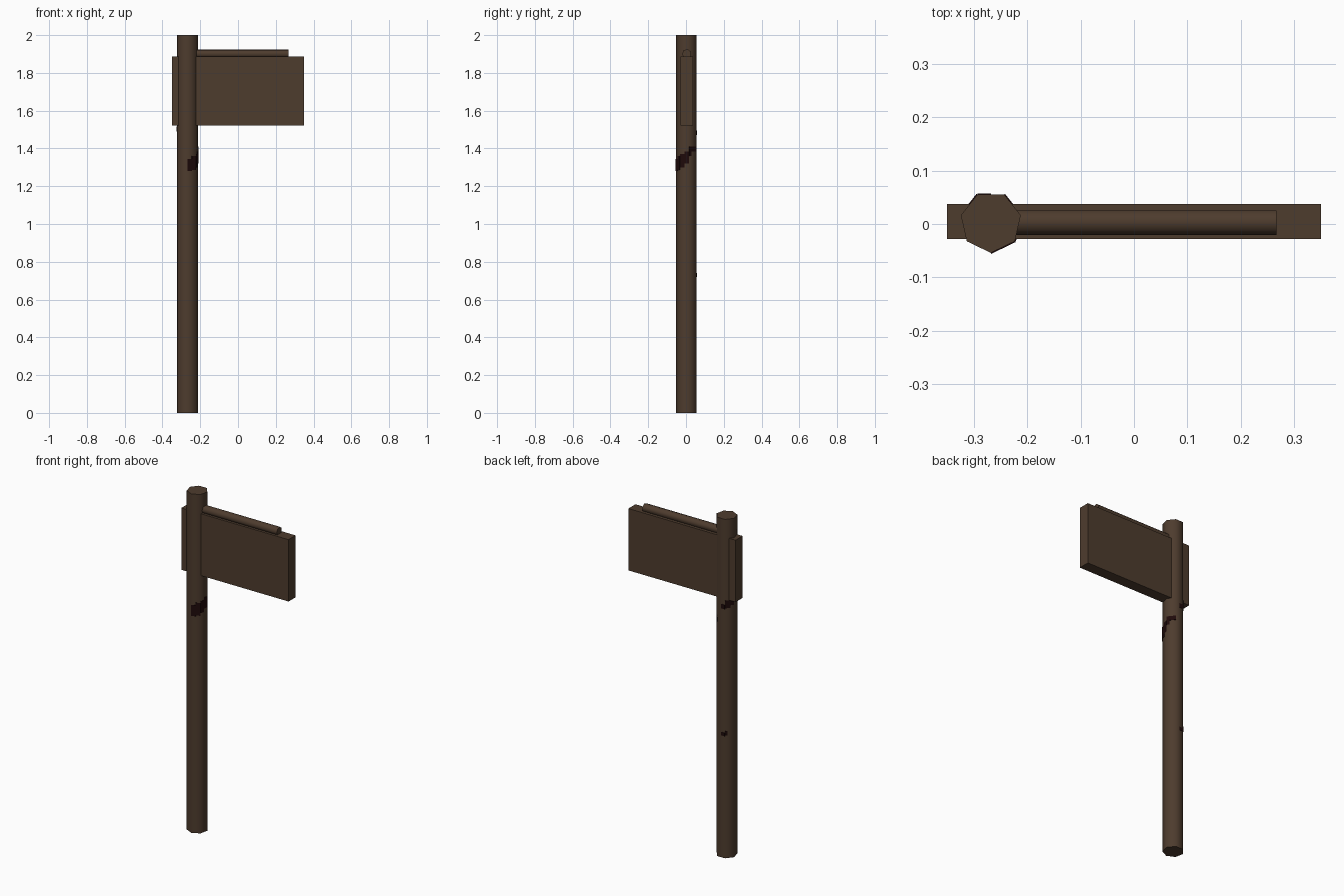
import bpy, bmesh
from math import radians, pi, sin, cos
from mathutils import Vector, Matrix

cube = bpy.data.objects.get("Cube")
if cube:
    bpy.data.objects.remove(cube, do_unlink=True)


def make_material(name, rgb):
    mat = bpy.data.materials.new(name)
    mat.use_nodes = True
    mat.diffuse_color = (*rgb, 1)
    bsdf = mat.node_tree.nodes["Principled BSDF"]
    bsdf.inputs["Base Color"].default_value = (*rgb, 1)
    bsdf.inputs["Roughness"].default_value = 0.9
    return mat


WOOD = make_material("dark_brown_wood", (0.076, 0.045, 0.027))
STAIN = make_material("dried_red_black", (0.013, 0.003, 0.003))

SIDES = 7
POST_X, MID_Y, POST_R = -0.268, 0.0035, 0.0575


def finish(name, bm, mat, smooth=False):
    bmesh.ops.recalc_face_normals(bm, faces=bm.faces)
    mesh = bpy.data.meshes.new(name)
    bm.to_mesh(mesh)
    bm.free()
    mesh.materials.append(mat)
    obj = bpy.data.objects.new(name, mesh)
    bpy.context.collection.objects.link(obj)
    if smooth:
        bpy.ops.object.select_all(action="DESELECT")
        obj.select_set(True)
        bpy.context.view_layer.objects.active = obj
        bpy.ops.object.shade_smooth_by_angle(angle=radians(60))
    return obj


def corner(k, radius):
    """Corner of the seven-sided section, counted from the front."""
    a = -pi / 2 + k * 2 * pi / SIDES
    return Vector((cos(a) * radius, sin(a) * radius, 0))


def extrude(bm, points, direction):
    face = bm.faces.new([bm.verts.new(p) for p in points])
    new = bmesh.ops.extrude_face_region(bm, geom=[face], use_keep_orig=True)["geom"]
    bmesh.ops.translate(bm, vec=direction, verts=[g for g in new if isinstance(g, bmesh.types.BMVert)])


def pole(name, radius, length, matrix):
    bm = bmesh.new()
    extrude(bm, [corner(k, radius) for k in range(SIDES)], Vector((0, 0, length)))
    bm.transform(matrix)
    return finish(name, bm, WOOD, smooth=True)


# Upright post and the rail lying on top of the board
pole("post", POST_R, 2.0, Matrix.Translation((POST_X, MID_Y, 0)))
pole("top_rail", 0.0245, 0.534,
     Matrix.Translation((-0.267, MID_Y, 1.901)) @ Matrix.Rotation(pi / 2, 4, "Y"))

# Sign board passing through the post
bm = bmesh.new()
bmesh.ops.create_cube(bm, size=1)
bm.transform(Matrix.Translation((0, 0.0045, 1.703)) @ Matrix.Diagonal((0.7, 0.066, 0.365, 1)))
finish("sign_board", bm, WOOD)

# Thin stains winding up the post:
# side number, start and end across the side, bottom and top height
stains = [
    (0, 0.0, 0.5, 1.28, 1.345), (0, 0.5, 1.0, 1.285, 1.36),
    (1, 0.0, 0.5, 1.30, 1.37), (1, 0.5, 1.0, 1.32, 1.385),
    (2, 0.0, 0.3, 1.36, 1.41), (2, 0.3, 1.0, 1.385, 1.41),
    (3, 0.5, 1.0, 1.47, 1.495),
    (4, 0.0, 0.6, 1.475, 1.52), (4, 0.6, 1.0, 1.49, 1.515),
    (3, 0.5, 1.0, 0.72, 0.74), (4, 0.0, 0.25, 0.725, 0.75),
]
bm = bmesh.new()
centre = Vector((POST_X, MID_Y, 0))
for side, start, end, low, high in stains:
    a, b = corner(side, POST_R), corner(side + 1, POST_R)
    outward = (a + b).normalized() * 0.002
    p, q = centre + a.lerp(b, start), centre + a.lerp(b, end)
    up0, up1 = Vector((0, 0, low)), Vector((0, 0, high))
    extrude(bm, [p + up0, q + up0, q + up1, p + up1], outward)
finish("post_stains", bm, STAIN)
